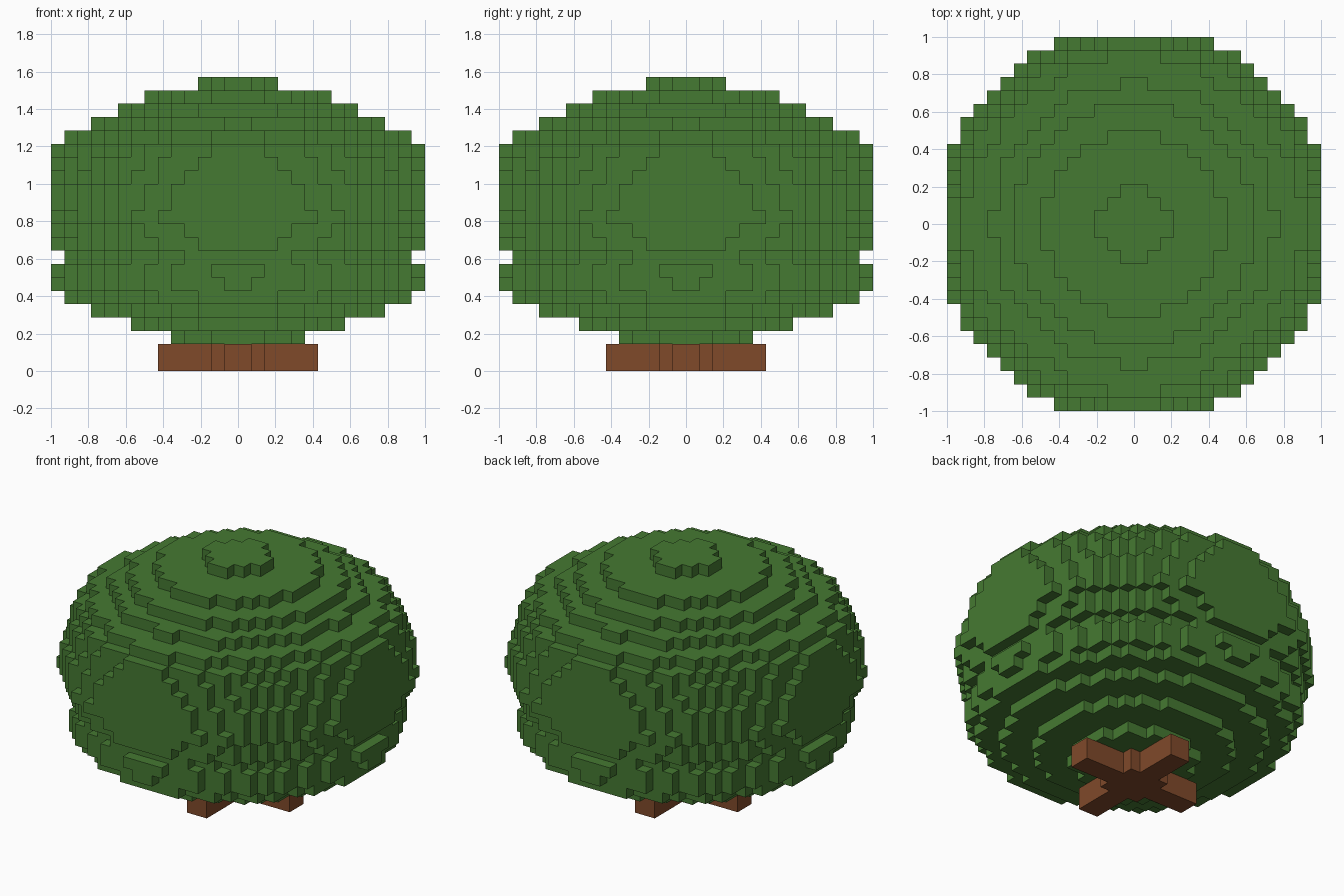
import bpy, bmesh
from mathutils import Vector

cube = bpy.data.objects.get("Cube")
if cube:
    bpy.data.objects.remove(cube, do_unlink=True)

V = 2 / 28          # block size
LIMIT = 14          # canopy is clipped to this many blocks from the axis


def material(name, rgb):
    m = bpy.data.materials.new(name)
    m.use_nodes = True
    m.diffuse_color = (*rgb, 1)
    bsdf = next(n for n in m.node_tree.nodes if n.type == 'BSDF_PRINCIPLED')
    bsdf.inputs["Base Color"].default_value = (*rgb, 1)
    bsdf.inputs["Roughness"].default_value = 0.9
    return m


def block_object(name, cells, mat):
    """Mesh the outer skin of a set of unit blocks."""
    bm = bmesh.new()
    verts = {}

    def vert(p):
        key = tuple(round(c) for c in p)
        if key not in verts:
            verts[key] = bm.verts.new(Vector(key) * V)
        return verts[key]

    for cell in cells:
        for axis in range(3):
            for side in (0, 1):
                near = list(cell)
                near[axis] += 1 if side else -1
                if tuple(near) in cells:
                    continue
                u, w = Vector((0, 0, 0)), Vector((0, 0, 0))
                u[(axis + 1) % 3] = w[(axis + 2) % 3] = 1
                o = Vector(cell)
                o[axis] += side
                loop = [o, o + u, o + u + w, o + w]
                bm.faces.new([vert(p) for p in (loop if side else loop[::-1])])
    mesh = bpy.data.meshes.new(name)
    bm.to_mesh(mesh)
    bm.free()
    mesh.materials.append(mat)
    ob = bpy.data.objects.new(name, mesh)
    bpy.context.collection.objects.link(ob)
    return ob


leaf_green = material("leaf green", (0.060, 0.192, 0.032))
bark_brown = material("bark brown", (0.216, 0.067, 0.023))

# Canopy layers, bottom to top: (radius along the axes, how much the diagonals recede)
layers = [(5.0, 0), (8.0, 0), (10.8, 0), (12.9, 0), (13.53, 0),
          (13.62, 0), (13.2, 0), (13.76, 0), (14.25, 0.2), (14.58, 0),
          (14.4, 0), (14.2, -0.2), (14.0, 0), (13.8, 0.2), (13.65, 0.4),
          (12.7, 0.5), (10.6, 0), (8.9, 0), (6.9, 0), (2.6, 0)]


def in_layer(x, y, radius, recede):
    d2 = x * x + y * y
    diagonal = 4 * x * x * y * y / (d2 * d2)     # 0 on the axes, 1 at 45 degrees
    return d2 <= (radius - recede * diagonal) ** 2


canopy = {(x, y, k + 2)
          for k, (radius, recede) in enumerate(layers)
          for x in range(-LIMIT, LIMIT) for y in range(-LIMIT, LIMIT)
          if in_layer(x + 0.5, y + 0.5, radius, recede)}
block_object("canopy", canopy, leaf_green)

# Trunk: cross of two beams with a thicker square core
trunk = set()
for hx, hy in ((6, 1), (1, 6), (2, 2)):
    trunk |= {(x, y, z) for x in range(-hx, hx)
              for y in range(-hy, hy) for z in range(2)}
block_object("trunk", trunk, bark_brown)
